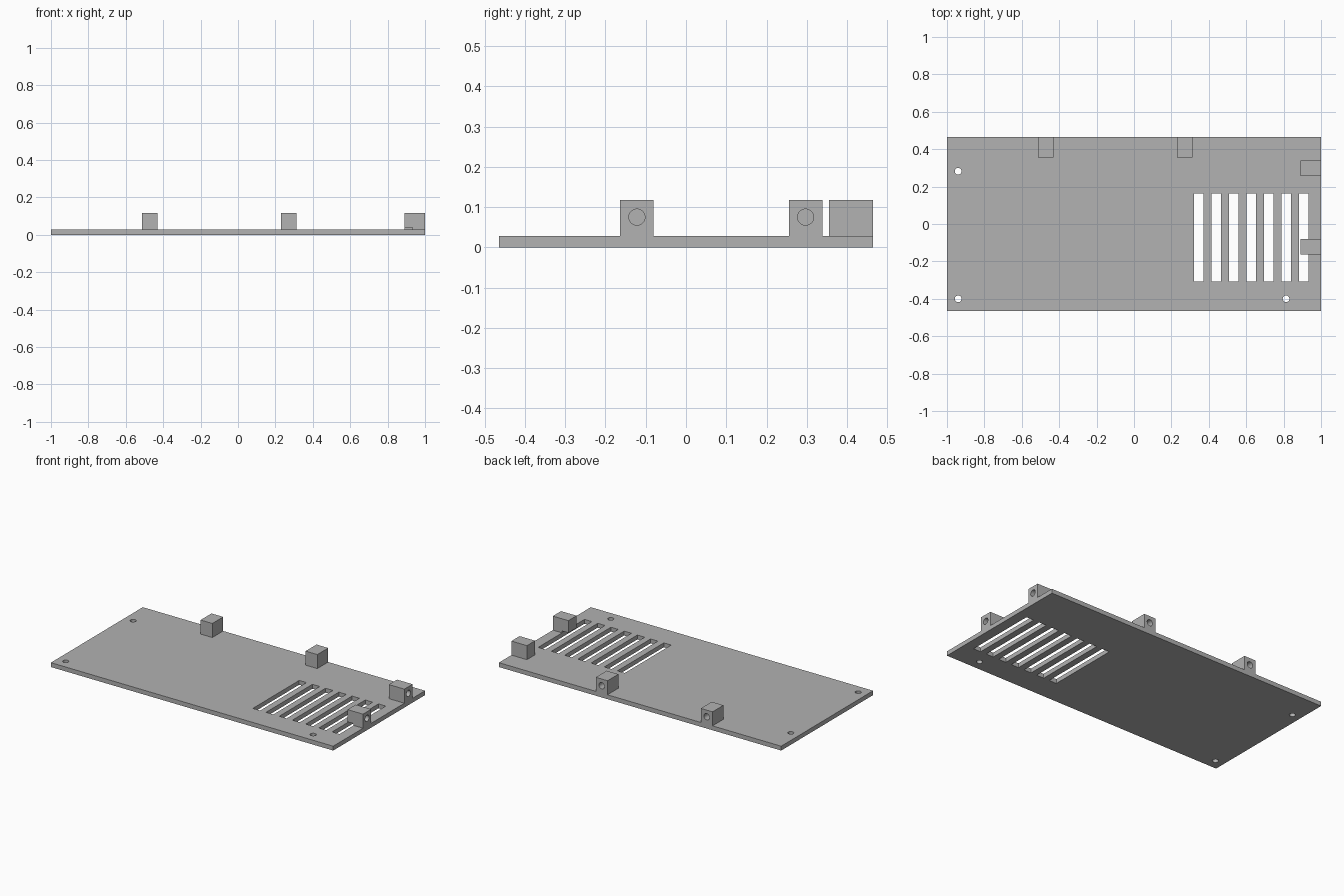
import bpy
from math import pi

default = bpy.data.objects.get("Cube")
if default:
    bpy.data.objects.remove(default, do_unlink=True)

grey = bpy.data.materials.new("plain_grey")
grey.use_nodes = True
colour = (0.445, 0.445, 0.445, 1)
grey.diffuse_color = colour
grey.node_tree.nodes["Principled BSDF"].inputs["Base Color"].default_value = colour

HALF_Y, THICK, TOP = 0.465, 0.028, 0.118
HOLE_Z, HOLE_R, HOLE_DEPTH = 0.075, 0.02, 0.09
BLOCK_W, BLOCK_L = 0.083, 0.11
SLOT_TOP = 0.04


def box(name, x0, x1, y0, y1, z0, z1):
    bpy.ops.mesh.primitive_cube_add(
        size=1, location=((x0 + x1) / 2, (y0 + y1) / 2, (z0 + z1) / 2))
    ob = bpy.context.object
    ob.name = name
    ob.scale = (x1 - x0, y1 - y0, z1 - z0)
    bpy.ops.object.transform_apply(location=False, rotation=False, scale=True)
    ob.data.materials.append(grey)
    return ob


def cylinder(name, location, radius, depth, rotation=(0, 0, 0)):
    bpy.ops.mesh.primitive_cylinder_add(
        vertices=32, radius=radius, depth=depth, location=location, rotation=rotation)
    ob = bpy.context.object
    ob.name = name
    ob.data.materials.append(grey)
    return ob


def cut(target, cutter):
    mod = target.modifiers.new("cut", 'BOOLEAN')
    mod.operation = 'DIFFERENCE'
    mod.solver = 'EXACT'
    mod.object = cutter
    bpy.context.view_layer.objects.active = target
    bpy.ops.object.modifier_apply(modifier=mod.name)
    bpy.data.objects.remove(cutter, do_unlink=True)


def slot(index):
    x = 0.32 + index * 0.0937
    return box("slot_cutter", x, x + 0.052, -0.307, 0.162, -0.05, SLOT_TOP)


# Base plate with vent slots and screw holes
plate = box("base_plate", -1, 1, -HALF_Y, HALF_Y, 0, THICK)
for i in range(7):
    cut(plate, slot(i))
for x, y in ((-0.94, 0.282), (-0.94, -0.4), (0.813, -0.4)):
    cut(plate, cylinder("screw_cutter", (x, y, 0), 0.018, 0.2))

# Mounting blocks along the back edge, each with a blind hole facing back
blocks = []
for name, x in (("back_right_block", -0.472), ("back_left_block", 0.272)):
    b = box(name, x - BLOCK_W / 2, x + BLOCK_W / 2, HALF_Y - BLOCK_L, HALF_Y, THICK, TOP)
    cut(b, cylinder("bore_cutter", (x, HALF_Y, HOLE_Z), HOLE_R, HOLE_DEPTH * 2, (pi / 2, 0, 0)))
    blocks.append(b)

# Mounting blocks along the left edge, each with a blind hole facing outward
for name, y in (("side_rear_block", 0.297), ("side_front_block", -0.122)):
    b = box(name, 1 - BLOCK_L, 1, y - BLOCK_W / 2, y + BLOCK_W / 2, THICK, TOP)
    cut(b, cylinder("bore_cutter", (1, y, HOLE_Z), HOLE_R, HOLE_DEPTH * 2, (0, pi / 2, 0)))
    blocks.append(b)

# The last vent slot passes under the front side block
cut(blocks[-1], slot(6))

# Smooth the round holes, keep every edge crisp
for ob in [plate] + blocks:
    bpy.ops.object.select_all(action='DESELECT')
    ob.select_set(True)
    bpy.context.view_layer.objects.active = ob
    bpy.ops.object.shade_smooth_by_angle(angle=pi / 6)
